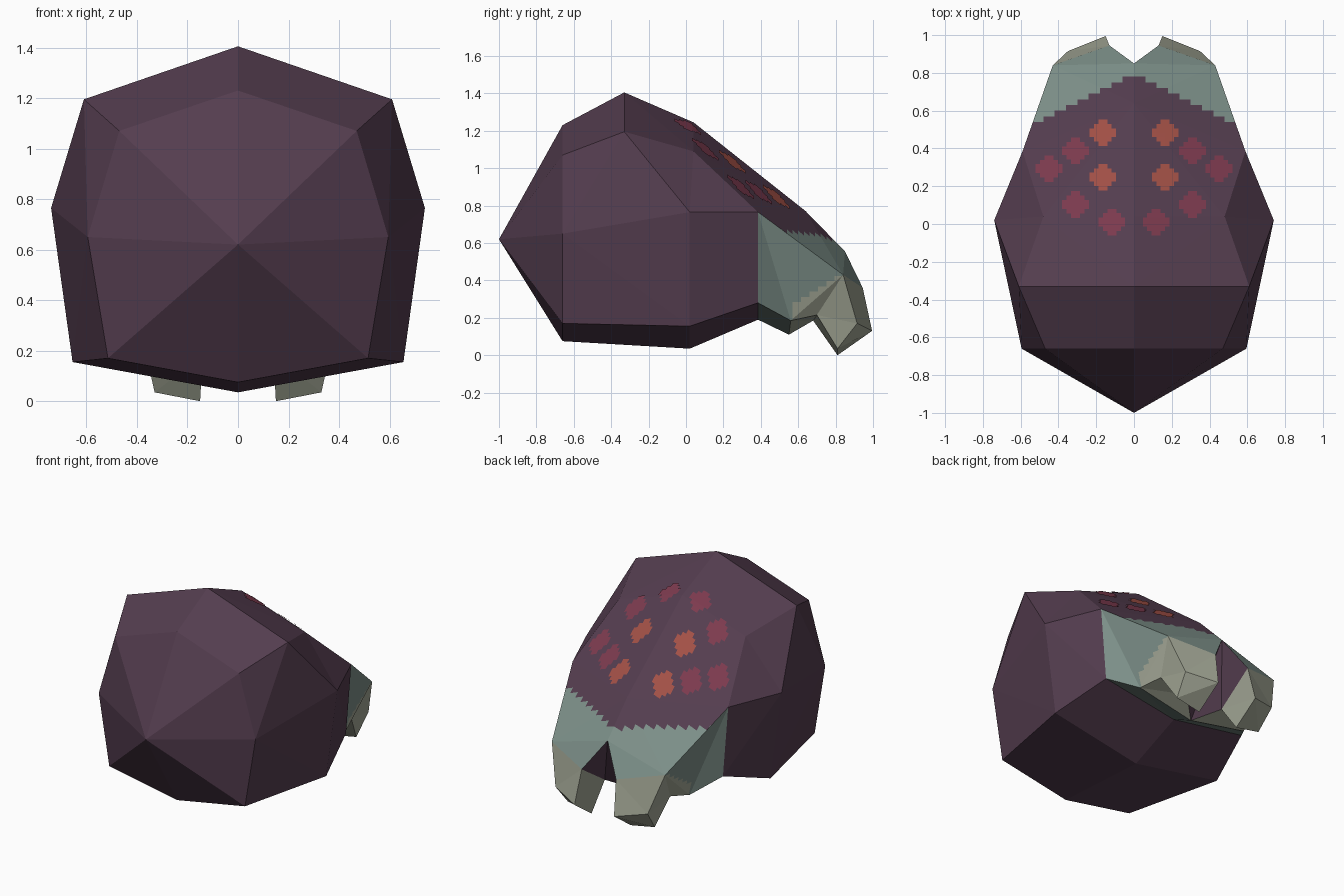
import bpy, bmesh, math
from mathutils import Vector
from mathutils.bvhtree import BVHTree

if "Cube" in bpy.data.objects:
    bpy.data.objects.remove(bpy.data.objects["Cube"])


def material(name, rgb):
    lin = [((c / 255 + 0.055) / 1.055) ** 2.4 for c in rgb]
    m = bpy.data.materials.new(name)
    m.diffuse_color = (*lin, 1)
    m.use_nodes = True
    m.node_tree.nodes["Principled BSDF"].inputs["Base Color"].default_value = m.diffuse_color
    return m


MATS = [material("purple shell", (84, 61, 79)),
        material("grey teal snout", (124, 143, 136)),
        material("pale bone", (160, 164, 147)),
        material("burnt orange", (162, 80, 70)),
        material("crimson", (124, 58, 78))]
PURPLE, TEAL, BONE, ORANGE, RED = range(5)
TOP, WALL = 10, 11          # temporary tags for faces that get a stepped colour border

# Right half of the body: named corners
P = dict(
    apex=(0, -1, .62),
    a0=(0, -.66, 1.23), a1=(.47, -.66, 1.07), a2=(.595, -.66, .65), a3=(.515, -.66, .17), a4=(0, -.66, .075),
    b0=(0, -.33, 1.405), b1=(.61, -.33, 1.195), b2=(.74, .02, .765), b3=(.655, .02, .155), b4=(0, .02, .035),
    c0=(0, .04, 1.245), c1=(.48, .04, 1.09), c2=(.59, .385, .765), c3=(.55, .385, .28), c4=(0, .385, .19),
    ridge=(0, .64, .77), notch=(0, .85, .555), cheek=(.43, .84, .43), lip=(.13, .945, .36),
    t0=(.15, .995, .13), t1=(.35, .915, .17), t2=(.33, .81, .035), t3=(.15, .81, 0),
    heel=(.37, .70, .215), heel_in=(.14, .68, .185), jaw=(.42, .56, .185), chin=(0, .55, .11))

FACES = [("apex a%d a%d" % (i, i + 1), PURPLE) for i in range(4)]
FACES += [("a%d b%d b%d a%d" % (i, i, i + 1, i + 1), PURPLE) for i in range(4)]
FACES += [
    ("b0 c0 c1 b1", PURPLE), ("b1 c1 c2 b2", PURPLE), ("b2 c2 c3 b3", PURPLE), ("b3 c3 c4 b4", PURPLE),
    ("c0 ridge c2 c1", PURPLE),
    ("ridge notch cheek c2", TOP), ("notch lip cheek", TEAL), ("c2 cheek heel jaw c3", WALL),
    ("lip t0 t1 cheek", BONE), ("cheek t1 t2 heel", BONE), ("lip heel_in t3 t0", BONE),
    ("heel t2 t3 heel_in", BONE), ("t0 t3 t2 t1", BONE),
    ("c3 jaw chin c4", TEAL), ("jaw heel heel_in chin", BONE), ("notch chin heel_in lip", PURPLE)]


def cut(bm, faces, axis, value):
    geom = set(faces)
    for f in faces:
        geom.update(f.edges)
        geom.update(f.verts)
    no, co = Vector((0, 0, 0)), Vector((0, 0, 0))
    no[axis], co[axis] = 1, value
    if faces:
        bmesh.ops.bisect_plane(bm, geom=list(geom), dist=1e-5, plane_co=co, plane_no=no)


def stepped_border(bm, tag, a, b, start, w, n, height, below, above):
    """Split tagged faces into strips along axis a, each with its own border on axis b."""
    tagged = lambda: [f for f in bm.faces if f.material_index == tag]
    strip = lambda f: math.floor((f.calc_center_median()[a] - start) / w)
    border = lambda k: height(start + (k + .5) * w)
    for k in range(n + 1):
        cut(bm, tagged(), a, start + k * w)
    for k in range(n):
        cut(bm, [f for f in tagged() if strip(f) == k], b, border(k))
    for f in tagged():
        f.material_index = above if f.calc_center_median()[b] > border(strip(f)) else below


def make_object(name, bm):
    me = bpy.data.meshes.new(name)
    bm.to_mesh(me)
    for m in MATS:
        me.materials.append(m)
    ob = bpy.data.objects.new(name, me)
    bpy.context.collection.objects.link(ob)
    return ob


def mirror_x(bm):
    geom = bm.verts[:] + bm.edges[:] + bm.faces[:]
    bmesh.ops.mirror(bm, geom=geom, axis='X', merge_dist=1e-4)


# Body with snout and two fangs
bm = bmesh.new()
V = {k: bm.verts.new(co) for k, co in P.items()}
for names, mat in FACES:
    bm.faces.new([V[n] for n in names.split()]).material_index = mat
bmesh.ops.triangulate(bm, faces=bm.faces[:])
# Stair-shaped snout border on top, ragged bone edge on the side of the jaw
stepped_border(bm, TOP, 0, 1, 0, .06, 10, lambda x: .795 - .5 * x, PURPLE, TEAL)
stepped_border(bm, WALL, 1, 2, .57, .045, 6,
               lambda y: -1 if y < .57 else .27 + (y - .57) * .62, BONE, TEAL)
mirror_x(bm)
bmesh.ops.recalc_face_normals(bm, faces=bm.faces[:])
surface = BVHTree.FromBMesh(bm)
make_object("body", bm)
bm.free()

# Four-petal spots laid onto the back
CELL = .0235


def spot(bm, cx, cy, mat):
    grid = {}

    def corner(i, j):
        if (i, j) not in grid:
            hit, no, _, _ = surface.ray_cast(Vector((cx + i * CELL, cy + j * CELL, 3)), Vector((0, 0, -1)))
            grid[i, j] = bm.verts.new(hit + Vector((0, .003, .005)))
        return grid[i, j]

    for i in range(-3, 3):
        for j in range(-3, 3):
            p, q = int(abs(i + .5)), int(abs(j + .5))
            if min(p, q) == 0 or max(p, q) <= 1:
                f = bm.faces.new([corner(i, j), corner(i + 1, j), corner(i + 1, j + 1), corner(i, j + 1)])
                f.material_index = mat


for name, mat, places in [
        ("orange_spots", ORANGE, [(.165, .48), (.165, .245)]),
        ("crimson_spots", RED, [(.31, .385), (.45, .29), (.31, .10), (.117, .007)])]:
    bm = bmesh.new()
    for x, y in places:
        spot(bm, x, y, mat)
        spot(bm, -x, y, mat)
    make_object(name, bm)
    bm.free()
